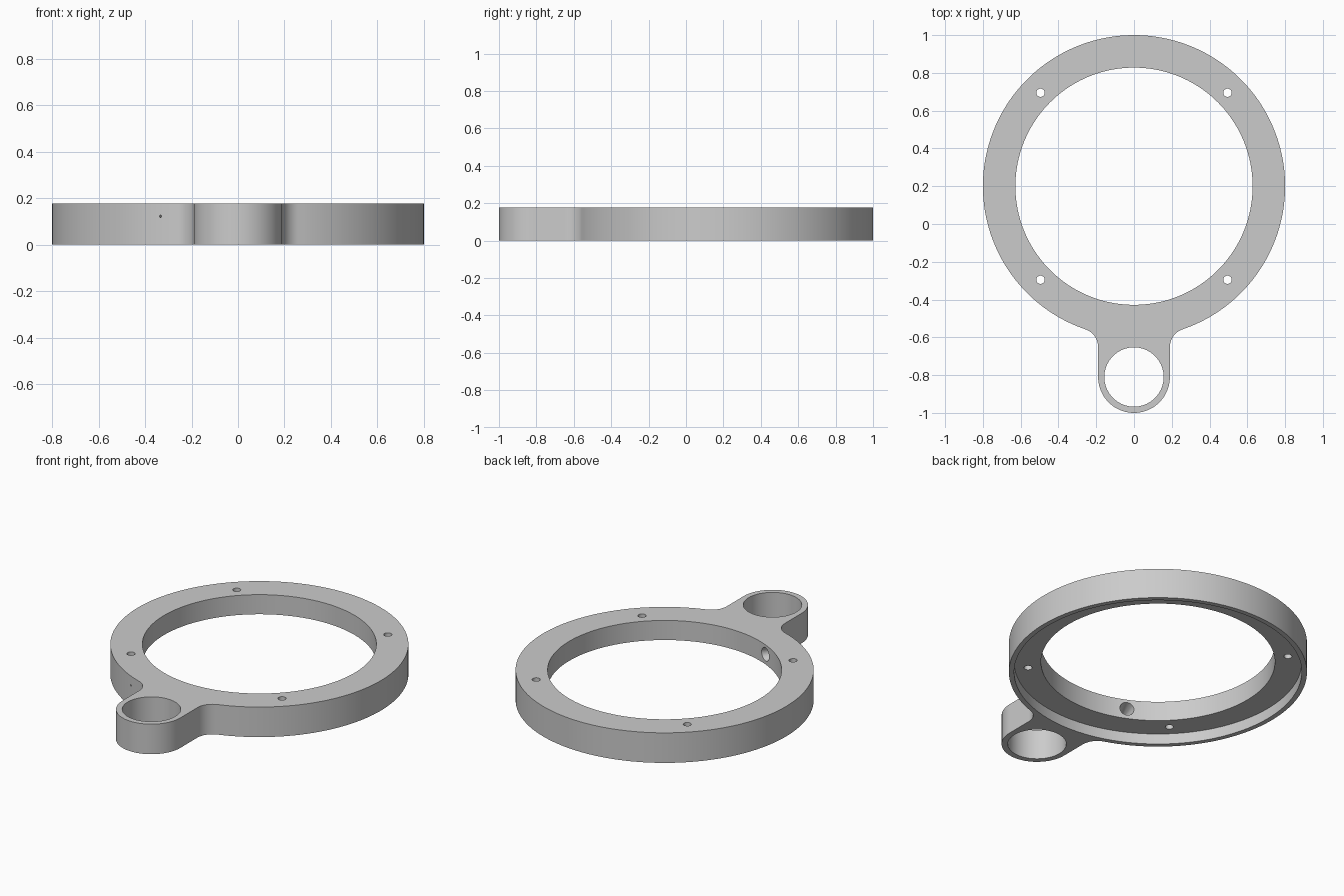
import bpy, bmesh, math
from mathutils import Vector, Matrix

cube = bpy.data.objects.get("Cube")
if cube:
    bpy.data.objects.remove(cube, do_unlink=True)

HEIGHT = 0.178
RING = Vector((0, 0.2))
RING_R, BORE_R = 0.8, 0.628
LUG = Vector((0, -0.81))
LUG_R, LUG_BORE_R = 0.19, 0.157
FILLET_R = 0.1
RECESS_R, RECESS_DEPTH = 0.772, 0.062


def arc(centre, radius, start, end, steps):
    """Points along an arc, angles in radians."""
    angles = [start + (end - start) * i / steps for i in range(steps + 1)]
    return [centre + radius * Vector((math.cos(a), math.sin(a))) for a in angles]


def new_object(name, bm):
    mesh = bpy.data.meshes.new(name)
    bm.to_mesh(mesh)
    bm.free()
    obj = bpy.data.objects.new(name, mesh)
    bpy.context.collection.objects.link(obj)
    return obj


def cut(body, matrix, r1, r2, depth, segments):
    """Subtract a cylinder or cone from the body."""
    bm = bmesh.new()
    bmesh.ops.create_cone(bm, cap_ends=True, segments=segments, radius1=r1,
                          radius2=r2, depth=depth, matrix=matrix)
    cutter = new_object("hole_cutter", bm)
    cutter.hide_render = True
    mod = body.modifiers.new("hole", 'BOOLEAN')
    mod.operation = 'DIFFERENCE'
    mod.solver = 'EXACT'
    mod.object = cutter
    bpy.ops.object.modifier_apply(modifier=mod.name)
    bpy.data.objects.remove(cutter, do_unlink=True)


def cut_vertical(body, centre, radius, segments, top=1.0):
    bottom = -0.1
    place = Matrix.Translation((centre.x, centre.y, (top + bottom) / 2))
    cut(body, place, radius, radius, top - bottom, segments)


# Outline: large ring, concave fillets, round lug
fx = LUG_R + FILLET_R
fillet = Vector((fx, RING.y - math.sqrt((RING_R + FILLET_R) ** 2 - fx ** 2)))
to_ring = RING - fillet
a_ring = math.atan2(to_ring.y, to_ring.x)
half = arc(LUG, LUG_R, -math.pi / 2, 0, 24)
half += arc(fillet, FILLET_R, math.pi, a_ring, 16)
half += arc(RING, RING_R, a_ring - math.pi, math.pi / 2, 90)[1:]
outline = half + [Vector((-p.x, p.y)) for p in reversed(half[1:-1])]

bm = bmesh.new()
base = bm.faces.new([bm.verts.new((p.x, p.y, 0)) for p in outline])
grown = bmesh.ops.extrude_face_region(bm, geom=[base])
top_verts = [g for g in grown["geom"] if isinstance(g, bmesh.types.BMVert)]
bmesh.ops.translate(bm, verts=top_verts, vec=(0, 0, HEIGHT))
bmesh.ops.recalc_face_normals(bm, faces=bm.faces)
body = new_object("mounting_ring", bm)
bpy.ops.object.select_all(action='DESELECT')
body.select_set(True)
bpy.context.view_layer.objects.active = body

# Main bore, underside recess and lug bore
cut_vertical(body, RING, BORE_R, 160)
cut_vertical(body, RING, RECESS_R, 160, top=RECESS_DEPTH)
cut_vertical(body, LUG, LUG_BORE_R, 72)

# Four screw holes
for sx in (-1, 1):
    for sy in (-1, 1):
        cut_vertical(body, RING + 0.495 * Vector((sx, sy)), 0.022, 24)

# Tapered side hole, wide on the inside with a pinhole outside
angle = math.radians(245.4)
outward = Vector((math.cos(angle), math.sin(angle), 0))
start, end = BORE_R - 0.02, RING_R + 0.01
middle = RING.to_3d() + outward * (start + end) / 2 + Vector((0, 0, 0.122))
place = Matrix.Translation(middle) @ outward.to_track_quat('Z', 'Y').to_matrix().to_4x4()
cut(body, place, 0.043, 0.003, end - start, 32)

# Plain grey finish
grey = bpy.data.materials.new("plain_grey")
grey.use_nodes = True
colour = (0.6, 0.6, 0.6, 1)
grey.diffuse_color = colour
grey.node_tree.nodes["Principled BSDF"].inputs["Base Color"].default_value = colour
body.data.materials.clear()
body.data.materials.append(grey)
for face in body.data.polygons:
    face.material_index = 0

bpy.ops.object.shade_smooth_by_angle(angle=math.radians(30))
